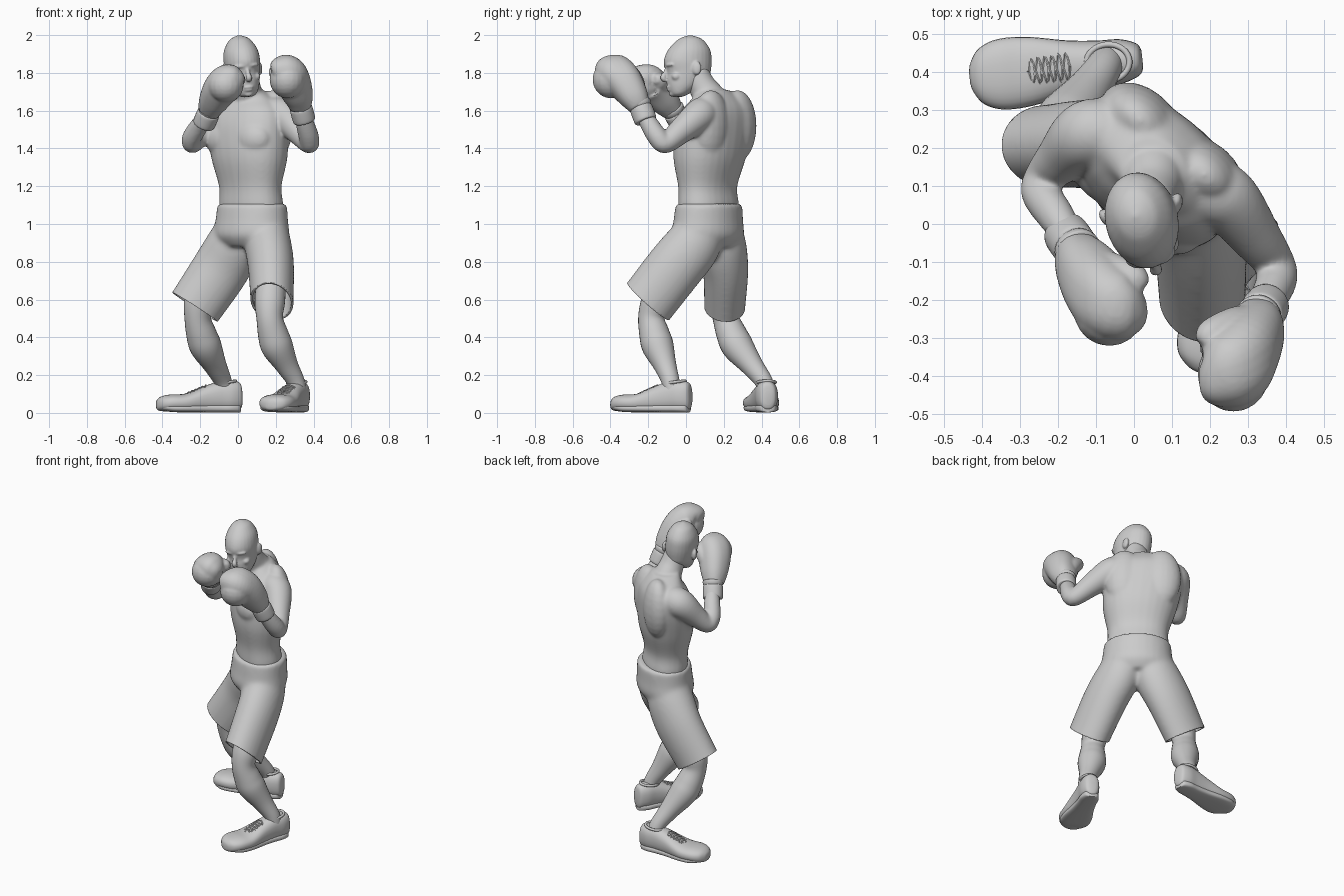
import bpy, bmesh, math
from mathutils import Vector, Matrix

TURN = math.radians(-40)                      # torso is turned, left side forward
SIDE = Vector((math.cos(TURN), math.sin(TURN), 0))
FRONT = Vector((math.sin(TURN), -math.cos(TURN), 0))
UP = Vector((0, 0, 1))


def spline(pts, steps):
    """Catmull-Rom through tuples of any length."""
    p = [pts[0]] + list(pts) + [pts[-1]]
    out = []
    for i in range(1, len(p) - 2):
        for s in range(steps):
            t = s / steps
            out.append([0.5 * (2 * b + (c - a) * t + (2 * a - 5 * b + 4 * c - d) * t * t
                               + (3 * b - a - 3 * c + d) * t ** 3)
                        for a, b, c, d in zip(*p[i - 1:i + 3])])
    return out + [list(pts[-1])]


def tube(bm, pts, ref=(1, 0, 0), axis=None, power=2.0, n=28, steps=5):
    """Loft of (super)elliptical sections given as (x, y, z, r) or (x, y, z, ru, rv)."""
    rows = spline([tuple(p) if len(p) == 5 else (*p, p[3]) for p in pts], steps)
    cen = [Vector(r[:3]) for r in rows]
    rings = []
    for i, r in enumerate(rows):
        t = Vector(axis) if axis else cen[min(i + 1, len(cen) - 1)] - cen[max(i - 1, 0)]
        t.normalize()
        u = Vector(ref)
        u = (u - t * u.dot(t)).normalized()
        v = t.cross(u)
        ring = []
        for k in range(n):
            a = math.tau * k / n
            c, s = math.cos(a), math.sin(a)
            c = math.copysign(abs(c) ** (2 / power), c)
            s = math.copysign(abs(s) ** (2 / power), s)
            ring.append(bm.verts.new(cen[i] + u * c * max(r[3], .002) + v * s * max(r[4], .002)))
        rings.append(ring)
    for a, b in zip(rings, rings[1:]):
        for k in range(n):
            bm.faces.new((a[k], a[(k + 1) % n], b[(k + 1) % n], b[k]))
    bm.faces.new(rings[0])
    bm.faces.new(rings[-1])


def blob(bm, loc, size, turn=0.0):
    m = Matrix.Translation(loc) @ Matrix.Rotation(turn, 4, 'Z') @ Matrix.Diagonal((*size, 1))
    bmesh.ops.create_uvsphere(bm, u_segments=20, v_segments=12, radius=1, matrix=m)


def finish(bm, name, voxel=0, smooth=4):
    """Make an object; with a voxel size, fuse all shells into one smooth skin."""
    bmesh.ops.recalc_face_normals(bm, faces=bm.faces)
    me = bpy.data.meshes.new(name)
    bm.to_mesh(me)
    bm.free()
    ob = bpy.data.objects.new(name, me)
    bpy.context.collection.objects.link(ob)
    if voxel:
        rm = ob.modifiers.new("fuse", 'REMESH')
        rm.mode, rm.voxel_size = 'VOXEL', voxel
        sm = ob.modifiers.new("relax", 'SMOOTH')
        sm.factor, sm.iterations = 0.5, smooth
        dg = bpy.context.evaluated_depsgraph_get()
        new = bpy.data.meshes.new_from_object(ob.evaluated_get(dg))
        ob.modifiers.clear()
        ob.data = new
    for f in ob.data.polygons:
        f.use_smooth = True
    ob.data.set_sharp_from_angle(angle=math.radians(50))
    return ob


# Head, modelled upright and then turned and tilted
head = bmesh.new()
tube(head, [(0, -.050, 1.672, .025, .02), (0, -.045, 1.685, .050, .046), (0, -.022, 1.72, .070, .084),
            (0, .0, 1.76, .082, .112), (0, .008, 1.80, .089, .118), (0, .005, 1.86, .095, .128),
            (0, .013, 1.92, .088, .114), (0, .02, 1.97, .060, .074), (0, .02, 1.99, .033, .04),
            (0, .02, 2.0, .004, .004)], axis=UP)
tube(head, [(0, -.105, 1.835, .010), (0, -.119, 1.80, .011), (0, -.129, 1.775, .017),
            (0, -.116, 1.757, .012)])
blob(head, (0, -.100, 1.724), (.027, .016, .007))
blob(head, (0, -.096, 1.709), (.024, .016, .008))
blob(head, (0, -.080, 1.687), (.024, .02, .014))
for s in (-1, 1):
    blob(head, (s * .036, -.100, 1.838), (.034, .018, .010), s * .35)      # brow
    blob(head, (s * .050, -.070, 1.775), (.026, .025, .022), s * .5)       # cheekbone
    blob(head, (s * .096, .032, 1.815), (.015, .026, .037), -s * .35)      # ear
bmesh.ops.transform(head, verts=head.verts, matrix=Matrix.Translation((.025, .005, 1.83))
                    @ Matrix.Rotation(math.radians(12), 4, 'Z')
                    @ Matrix.Rotation(math.radians(-6), 4, 'Y') @ Matrix.Translation((0, 0, -1.83)))
finish(head, "head", .006, 3)

# Torso, neck and arms in one skin
body = bmesh.new()
tube(body, [(.07, .12, 1.03, .18, .12), (.07, .12, 1.1, .187, .13), (.065, .115, 1.2, .183, .126),
            (.06, .125, 1.35, .220, .158), (.052, .143, 1.5, .236, .160), (.05, .16, 1.6, .222, .140),
            (.05, .165, 1.66, .165, .105), (.05, .14, 1.71, .085, .08)], ref=SIDE, axis=UP, power=2.2)
tube(body, [(.05, .16, 1.58, .10), (.05, .13, 1.66, .088), (.045, .085, 1.73, .074),
            (.035, .05, 1.80, .07)])
for s in (-1, 1):
    blob(body, Vector((.055, .14, 1.45)) + FRONT * .080 + SIDE * s * .095, (.12, .084, .10), TURN)   # chest
    blob(body, Vector((.052, .145, 1.52)) - FRONT * .075 + SIDE * s * .11, (.12, .085, .19), TURN)   # back
tube(body, [(.1, .14, 1.58, .085), (.2, .09, 1.585, .088), (.25, .06, 1.565, .085), (.318, -.03, 1.49, .068),
            (.375, -.11, 1.425, .052), (.375, -.15, 1.46, .054), (.355, -.195, 1.53, .049),
            (.335, -.235, 1.6, .037)], ref=UP)
tube(body, [(-.01, .21, 1.58, .085), (-.09, .24, 1.585, .09), (-.135, .228, 1.565, .088),
            (-.19, .175, 1.49, .068), (-.24, .12, 1.425, .051), (-.245, .08, 1.455, .052),
            (-.205, .02, 1.52, .049), (-.16, -.05, 1.58, .037)], ref=UP)
finish(body, "torso_and_arms", .007, 22)

# Shorts: pelvis and two legs fused, hems cut open and given thickness
shorts = bmesh.new()
tube(shorts, [(.07, .118, .88, .16, .13), (.07, .116, .94, .218, .168),
              (.073, .118, 1.02, .210, .164), (.075, .122, 1.108, .201, .158)], ref=SIDE, axis=UP)
tube(shorts, [(.14, .09, .98, .12, .13), (.16, .03, .88, .124, .148), (.175, -.06, .77, .122, .152),
              (.18, -.2, .59, .114, .15), (.18, -.236, .545, .114, .15)])
tube(shorts, [(.01, .17, .98, .12, .13), (-.025, .19, .88, .13, .148), (-.1, .21, .75, .120, .152),
              (-.228, .205, .56, .109, .145), (-.266, .205, .503, .109, .145)], ref=(0, 1, 0))
ob = finish(shorts, "shorts", .01, 20)
bm = bmesh.new()
bm.from_mesh(ob.data)
for co, no in (((.18, -.2, .59), (-.15, -.664, -.747)), ((-.228, .205, .56), (-.54, -.05, -.84))):
    co = Vector(co)
    faces = [f for f in bm.faces if (f.calc_center_median() - co).length < .26]
    geom = list({e for f in faces for e in (*f.verts, *f.edges)}) + faces
    bmesh.ops.bisect_plane(bm, geom=geom, plane_co=co, plane_no=Vector(no).normalized(), clear_outer=True)
bm.to_mesh(ob.data)
bm.free()
sol = ob.modifiers.new("cloth", 'SOLIDIFY')
sol.thickness, sol.offset = .012, -1

# Bare legs
for name, pts in (
        ("left_leg", [(.175, -.11, .68, .08), (.168, -.16, .58, .080), (.168, -.183, .5, .070),
                      (.185, -.168, .42, .080), (.208, -.148, .35, .084), (.26, -.11, .25, .060),
                      (.308, -.08, .16, .047), (.315, -.07, .08, .05)]),
        ("right_leg", [(-.17, .2, .68, .08), (-.205, .205, .58, .080), (-.213, .212, .5, .070),
                       (-.195, .24, .42, .080), (-.17, .275, .35, .084), (-.12, .35, .25, .060),
                       (-.078, .415, .16, .047), (-.07, .43, .08, .05)])):
    bm = bmesh.new()
    tube(bm, pts)
    finish(bm, name)

# Gloves with blunt fist, thumb and padded cuff
for side, cuff, mitt, fist, thumb in (
        ("left", [(.352, -.212, 1.545), (.325, -.25, 1.645)],
         [(.33, -.245, 1.62, .058), (.318, -.28, 1.68, .080), (.285, -.335, 1.76, .098),
          (.25, -.385, 1.795, .104), (.208, -.41, 1.805, .078), (.18, -.415, 1.80, .04)],
         ((.262, -.395, 1.765), (.095, .10, .10)),
         [(.31, -.25, 1.68, .04), (.26, -.265, 1.75, .045), (.20, -.295, 1.80, .042),
          (.175, -.315, 1.81, .02)]),
        ("right", [(-.182, -.022, 1.525), (-.145, -.075, 1.615)],
         [(-.155, -.07, 1.6, .058), (-.13, -.11, 1.65, .078), (-.09, -.17, 1.715, .094),
          (-.048, -.215, 1.75, .097), (.0, -.225, 1.75, .072), (.03, -.225, 1.745, .03)],
         ((-.065, -.225, 1.735), (.095, .097, .092)),
         [(-.12, -.09, 1.66, .04), (-.06, -.12, 1.72, .045), (.0, -.145, 1.76, .042),
          (.03, -.165, 1.765, .02)])):
    bm = bmesh.new()
    tube(bm, mitt, ref=(0, 1, 0), power=2.3)
    tube(bm, thumb, ref=(0, 1, 0))
    blob(bm, *fist)
    finish(bm, side + "_glove", .007, 6)
    bm = bmesh.new()
    a, b = map(Vector, cuff)
    tube(bm, [(*a.lerp(b, t), r) for t, r in ((0, .05), (.04, .059), (.35, .061), (.66, .06), (.72, .056),
                                              (.8, .06), (.95, .062), (1, .055))], steps=3)
    finish(bm, side + "_glove_cuff")

# Shoes: upper, collar, sole and laces along the heel-to-toe line
UPPER = [(0, .078, .022, .035), (.025, .088, .042, .070), (.12, .090, .058, .080), (.25, .088, .061, .080),
         (.42, .075, .070, .070), (.65, .055, .091, .048), (.82, .053, .093, .045), (.93, .049, .074, .040),
         (.985, .044, .040, .028), (1, .042, .014, .012)]
for side, heel, toe in (("left", (.345, .025), (.172, -.392)), ("right", (.022, .435), (-.433, .385))):
    heel, toe = Vector((*heel, 0)), Vector((*toe, 0))
    d = (toe - heel).normalized()
    across = UP.cross(d)
    at = lambda t, s=0, z=0: heel.lerp(toe, t) + across * s + UP * z
    bm = bmesh.new()
    tube(bm, [(*at(t, 0, z), w, h) for t, z, w, h in UPPER], ref=across, axis=d, power=2.4)
    finish(bm, side + "_shoe")
    bm = bmesh.new()
    tube(bm, [(*at(t * .96 + .02, 0, .025 + .012 * max(0, t - .8) / .2), w * .97, .022)
              for t, z, w, h in UPPER], ref=across, axis=d, power=3)
    finish(bm, side + "_shoe_sole")
    bm = bmesh.new()
    ring = [at(.2 + .125 * math.cos(a), .048 * math.sin(a), .161 - .008 * math.cos(a))
            for a in (math.tau * k / 12 for k in range(13))]
    tube(bm, [(*p, .008) for p in ring], ref=UP, n=10, steps=3)
    finish(bm, side + "_shoe_collar")
    bm = bmesh.new()
    for s in (-1, 1):
        pts = []
        for k in range(13):
            t = .42 + .02 * k
            o = (0, s, 0, -s)[k % 4] * .036
            pts.append((*at(t, o, .148 - .19 * (t - .42) - abs(o) * .25), .004))
        tube(bm, pts, ref=UP, n=6, steps=3)
    finish(bm, side + "_shoe_laces")
